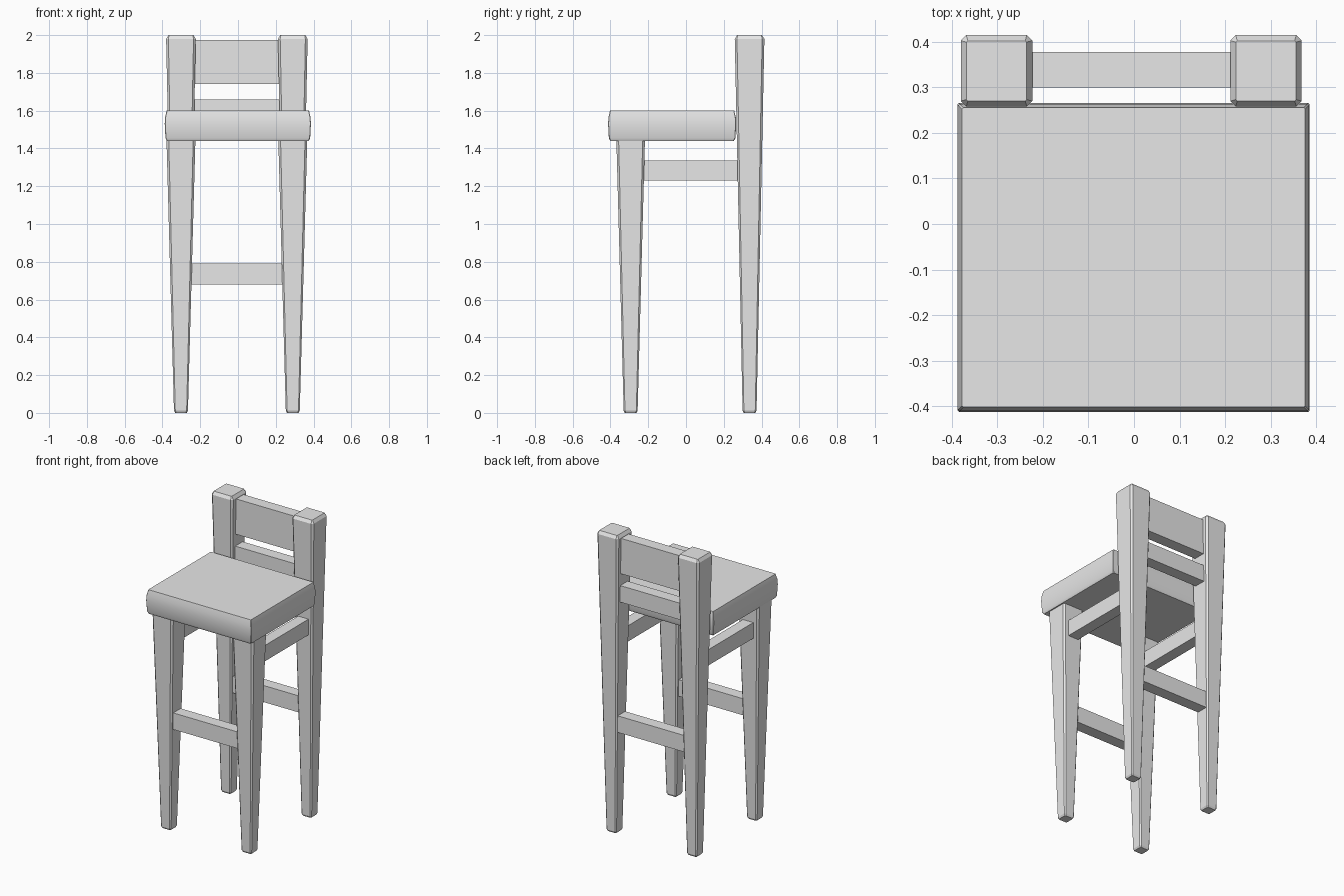
import bpy, bmesh

if "Cube" in bpy.data.objects:
    bpy.data.objects.remove(bpy.data.objects["Cube"])

wood = bpy.data.materials.new("plain grey")
wood.diffuse_color = (0.8, 0.8, 0.8, 1)
wood.use_nodes = True
wood.node_tree.nodes["Principled BSDF"].inputs["Base Color"].default_value = wood.diffuse_color


def finish(name, bm, smooth=False):
    bmesh.ops.recalc_face_normals(bm, faces=bm.faces)
    me = bpy.data.meshes.new(name)
    bm.to_mesh(me)
    bm.free()
    me.materials.append(wood)
    ob = bpy.data.objects.new(name, me)
    bpy.context.collection.objects.link(ob)
    if smooth:
        bpy.ops.object.select_all(action='DESELECT')
        ob.select_set(True)
        bpy.context.view_layer.objects.active = ob
        bpy.ops.object.shade_smooth_by_angle(angle=0.5)
    return ob


def loft(name, cx, cy, rings, smooth=False):
    """Stack chamfered rectangles; each ring is (z, half x, half y, chamfer)."""
    bm = bmesh.new()
    loops = []
    for z, hx, hy, c in rings:
        pts = [(hx, -hy + c), (hx, hy - c), (hx - c, hy), (-hx + c, hy),
               (-hx, hy - c), (-hx, -hy + c), (-hx + c, -hy), (hx - c, -hy)]
        loops.append([bm.verts.new((cx + x, cy + y, z)) for x, y in pts])
    for a, b in zip(loops, loops[1:]):
        for i in range(8):
            j = (i + 1) % 8
            bm.faces.new((a[i], a[j], b[j], b[i]))
    bm.faces.new(loops[0][::-1])
    bm.faces.new(loops[-1])
    return finish(name, bm, smooth)


def rail(name, x0, x1, y0, y1, z0, z1):
    bm = bmesh.new()
    bmesh.ops.create_cube(bm, size=1)
    for v in bm.verts:
        v.co.x = x1 if v.co.x > 0 else x0
        v.co.y = y1 if v.co.y > 0 else y0
        v.co.z = z1 if v.co.z > 0 else z0
    return finish(name, bm)


# Tapered legs and tall back posts
for side, x in (("left", -0.302), ("right", 0.29)):
    loft(f"front_leg_{side}", x, -0.293, [
        (0, 0.031, 0.031, 0.006), (0.012, 0.037, 0.037, 0.007),
        (1.46, 0.077, 0.076, 0.012)])
    loft(f"back_post_{side}", x, 0.3365, [
        (0, 0.031, 0.031, 0.006), (0.012, 0.037, 0.037, 0.007),
        (1.98, 0.0785, 0.0785, 0.012), (2.0, 0.066, 0.066, 0.003)])
    # Side stretcher between front and back
    rail(f"side_stretcher_{side}", x - 0.038, x + 0.038, -0.28, 0.32, 1.23, 1.335)

# Seat with slightly bulging edges
loft("seat", -0.001, -0.0735, [
    (1.44, 0.375, 0.327, 0.003), (1.455, 0.383, 0.335, 0.003),
    (1.53, 0.387, 0.339, 0.003), (1.565, 0.385, 0.337, 0.003),
    (1.60, 0.377, 0.329, 0.003)], smooth=True)

# Cross rails: backrest, lower back slat, low stretchers
rail("backrest", -0.28, 0.27, 0.30, 0.378, 1.74, 1.975)
rail("back_slat", -0.28, 0.27, 0.30, 0.378, 1.55, 1.66)
rail("back_stretcher", -0.29, 0.28, 0.30, 0.378, 0.68, 0.79)
rail("front_stretcher", -0.29, 0.28, -0.332, -0.254, 0.68, 0.79)
